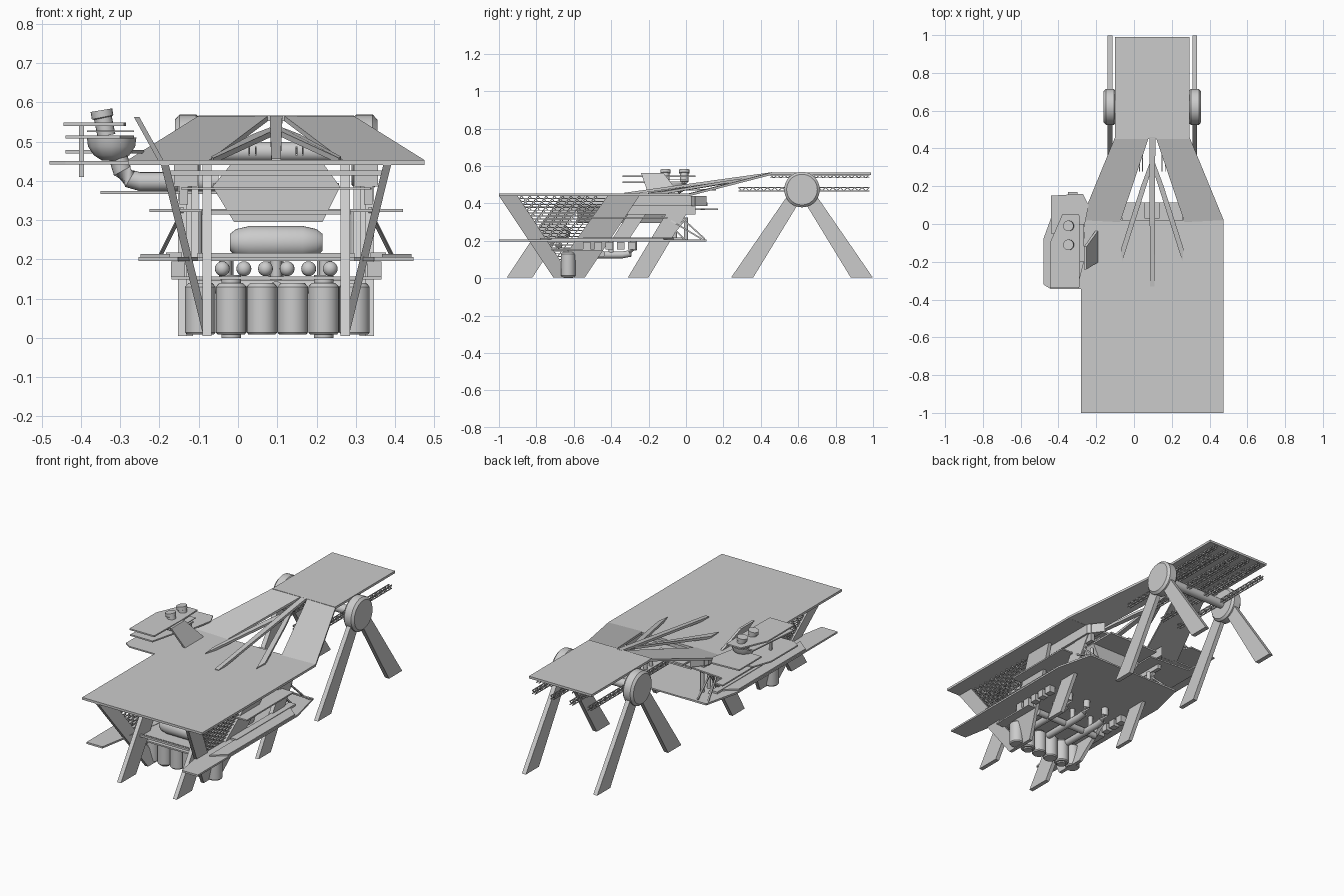
import bpy, bmesh, math
from mathutils import Vector

if "Cube" in bpy.data.objects:
    bpy.data.objects.remove(bpy.data.objects["Cube"])

C = 0.097  # symmetry plane of the main structure


def finish(bm, name, smooth=False):
    bmesh.ops.recalc_face_normals(bm, faces=bm.faces)
    me = bpy.data.meshes.new(name)
    bm.to_mesh(me)
    bm.free()
    ob = bpy.data.objects.new(name, me)
    bpy.context.collection.objects.link(ob)
    if smooth:
        bpy.ops.object.select_all(action='DESELECT')
        ob.select_set(True)
        bpy.context.view_layer.objects.active = ob
        bpy.ops.object.shade_smooth_by_angle(angle=math.radians(35))
    return ob


def slab(name, pts, off):
    """Solid from a 3D outline pushed along an offset."""
    bm = bmesh.new()
    a = [bm.verts.new(p) for p in pts]
    b = [bm.verts.new(Vector(p) + Vector(off)) for p in pts]
    bm.faces.new(a)
    bm.faces.new(b[::-1])
    for i in range(len(a)):
        j = (i + 1) % len(a)
        bm.faces.new((a[i], a[j], b[j], b[i]))
    return finish(bm, name)


def box(name, x0, x1, y0, y1, z0, z1):
    return slab(name, [(x0, y0, z0), (x1, y0, z0), (x1, y1, z0), (x0, y1, z0)], (0, 0, z1 - z0))


def tube(name, path, r, n=20):
    """Lofted round section: path of points, r one radius or one per point."""
    bm = bmesh.new()
    P = [Vector(p) for p in path]
    rs = r if isinstance(r, list) else [r] * len(P)
    rings = []
    for i, p in enumerate(P):
        d = (P[min(i + 1, len(P) - 1)] - P[max(i - 1, 0)]).normalized()
        u = d.cross(Vector((0, 0, 1)) if abs(d.z) < 0.8 else Vector((0, 1, 0))).normalized()
        v = d.cross(u)
        rings.append([bm.verts.new(p + rs[i] * (math.cos(t) * u + math.sin(t) * v))
                      for t in [2 * math.pi * k / n for k in range(n)]])
    for a, b in zip(rings, rings[1:]):
        for k in range(n):
            bm.faces.new((a[k], a[(k + 1) % n], b[(k + 1) % n], b[k]))
    bm.faces.new(rings[0])
    bm.faces.new(rings[-1])
    return finish(bm, name, n > 6)


def beams(name, segs, w):
    """Many thin square bars in one mesh."""
    bm = bmesh.new()
    for a, b in segs:
        a, b = Vector(a), Vector(b)
        d = (b - a).normalized()
        u = d.cross(Vector((1, 0, 0)) if abs(d.x) < 0.9 else Vector((0, 0, 1))).normalized() * w
        v = d.cross(u)
        q = [[bm.verts.new(p + s) for s in (u + v, v - u, -u - v, u - v)] for p in (a, b)]
        for k in range(4):
            bm.faces.new((q[0][k], q[0][(k + 1) % 4], q[1][(k + 1) % 4], q[1][k]))
        bm.faces.new(q[0])
        bm.faces.new(q[1])
    return finish(bm, name)


def side(name, s, yz, top, bot, th=0.02):
    """Side plate from a y,z outline; distance from centre blends bottom to top."""
    pts = [(C + s * (bot + (top - bot) * z / 0.44), y, z) for y, z in yz]
    return slab(name, pts, (-s * th, 0, 0))


# decks and fingers
box("main_deck", -0.28, 0.475, -1, 0.02, 0.44, 0.453)
box("upper_deck", -0.1, 0.295, 0.45, 0.99, 0.553, 0.566)
box("gap_floor", C - 0.16, C + 0.16, -0.1, 0.115, 0.385, 0.395)
box("floor_hatch", 0.055, 0.135, 0.03, 0.115, 0.395, 0.405)
slab("centre_finger", [(C - .016, .46, .553), (C + .016, .46, .553), (C + .012, -.33, .443), (C - .012, -.33, .443)], (0, 0, .014))

for s in (-1, 1):
    X = lambda d: C + s * d
    slab("ramp_arm", [(X(.378), .02, .44), (X(.17), .01, .44), (X(.02), .455, .553), (X(.197), .46, .553)], (0, 0, .013))
    slab("side_finger", [(X(.008), .34, .525), (X(.01), .27, .513), (X(.16), -.2, .444), (X(.165), -.13, .448), (X(.06), .2, .505)], (0, 0, .014))

    # V-shaped side support with lattice in its opening
    side("v_support", s, [(-1, .44), (-.71, .005), (-.54, .005), (-.25, .44), (-.42, .44), (-.67, .09), (-.9, .44)], .293, .184)
    segs = []
    for k in range(22):
        z = .1 + k * .0155
        f = (z - .09) / .35
        x = X(.172 + .109 * z / .44)
        y0, y1 = -.67 - .23 * f, -.67 + .25 * f
        segs.append(((x, y0, z), (x, y1, z)))
        n = int((y1 - y0) / .022)
        for i in range(n):
            ya = y0 + i * .022
            segs.append(((x, ya, z), (X(.172 + .109 * (z + .0155) / .44), ya + .011 * (1 if (i + k) % 2 else -1), z + .0155)))
    beams("side_lattice", segs, .0022)

    # slanted legs
    side("front_leg", s, [(-.957, .005), (-.82, .005), (-.54, .44), (-.67, .44)], .188, .188, .024)
    side("middle_leg", s, [(-.31, .005), (-.2, .005), (.03, .39), (-.08, .39)], .25, .25, .022)
    side("hull_strut", s, [(-.4, .2), (-.31, .2), (-.15, .44), (-.25, .44)], .215, .215, .018)

    # walkway in stepped panels
    slab("walkway", [(X(.25), -1, .196), (X(.35), -1, .196), (X(.35), -.1, .196), (X(.3), .11, .196), (X(.16), .11, .196), (X(.16), -.5, .196)], (0, 0, .01))
    slab("walkway_panel", [(X(.27), -.78, .206), (X(.345), -.72, .206), (X(.345), -.12, .206), (X(.27), -.06, .206)], (0, 0, .008))
    box("walkway_edge_plate", min(X(.24), X(.28)), max(X(.24), X(.28)), -.55, -.02, .206, .217)
    for y in (-.11, -.06, 0):
        tube("platform_post", [(X(.2), y, .2), (X(.2), y, .325)], .011, 12)
    beams("platform_brace", [((X(.24), -.13, .33), (X(.24), 0, .2)), ((X(.24), -.1, .2), (X(.24), 0, .32)),
                             ((X(.24), -.1, .32), (X(.3), .1, .2)), ((X(.24), -.02, .32), (X(.24), .1, .21))], .004)
    box("deck_hanger", X(.235) - .011, X(.235) + .011, -.4, .05, .34, .44)
    slab("upper_side_box", [(X(.2), -.4, .385), (X(.26), -.4, .385), (X(.26), .03, .385), (X(.2), .11, .385)], (0, 0, .055))
    for k in range(5):
        box("under_walkway_box", X(.25) - .018, X(.25) + .018, -.55 + k * .06, -.51 + k * .06, .155, .195)

    # rear pivot disc and A-frame
    xa, xb = X(.192), X(.258)
    e = s * .012
    tube("pivot_disc", [(xa, .62, .474), (xa + e, .62, .474), (xb - e, .62, .474), (xb, .62, .474)], [.084, .095, .095, .082], 36)
    for t in (-1, 1):
        side("rear_leg", s, [(.62 + t * .26, .005), (.62 + t * .378, .005), (.62 + t * .085, .43), (.62 + t * .06, .5), (.62 - t * .03, .48)], .237, .237, .025)

# axle and trusses under the upper deck
tube("pivot_axle", [(C - .2, .62, .474), (C + .2, .62, .474)], .025, 20)


def truss(name, x, y0, y1, z0, z1, n):
    segs = []
    for d in (-.008, .008):
        segs += [((x + d, y0, z), (x + d, y1, z)) for z in (z0, z1)]
        for i in range(n):
            ya, yb = y0 + (y1 - y0) * i / n, y0 + (y1 - y0) * (i + 1) / n
            za, zb = (z0, z1) if i % 2 else (z1, z0)
            segs.append(((x + d, ya, za), (x + d, yb, zb)))
    beams(name, segs, .0022)


for d in (-.175, -.06, .06, .175):
    truss("lower_truss", C + d, .28, .98, .467, .485, 36)
for d in (-.15, -.075, 0, .075, .15):
    truss("upper_truss", C + d, .45, .98, .537, .552, 28)

# hull between the decks
hexa = [(-.065, .385), (-.02, .44), (.22, .44), (.26, .385), (.215, .295), (-.01, .295)]
slab("hex_hull", [(x, -.58, z) for x, z in hexa], (0, .55, 0))
box("wide_shelf", -.225, .42, -.52, -.1, .32, .328)
box("lower_floor", C - .2, C + .2, -.75, .11, .196, .204)
box("barrel_shelf", -.17, .365, -.72, -.45, .148, .156)
beams("front_cross_bars", [((C - .19, -.72, .32), (C + .19, -.72, .32)), ((C - .28, -.86, .42), (C + .28, -.86, .42)),
                           ((C - .2, -.78, .21), (C + .2, -.78, .21))], .006)
segs = []
for k in range(14):
    segs.append(((C - .24, -.86 + k * .02, .38), (C + .24, -.86 + k * .02, .38)))
for k in range(20):
    segs.append(((C - .24 + k * .025, -.86, .38), (C - .24 + (k + 1) * .025 - .02 * (k % 2), -.6, .38)))
beams("front_mesh_tray", segs, .0025)

# tank, balls and barrels
tube("tank", [(-.02, -.66, .243), (-.005, -.66, .243), (.03, -.66, .243), (.165, -.66, .243), (.2, -.66, .243), (.215, -.66, .243)],
     [.022, .034, .042, .042, .034, .022], 28)
for k in range(6):
    bm = bmesh.new()
    bmesh.ops.create_uvsphere(bm, u_segments=16, v_segments=10, radius=.019)
    bmesh.ops.translate(bm, verts=bm.verts, vec=(-.04 + k * .055, -.68, .176))
    finish(bm, "ball", True)
    x, y = -.096 + k * .0785, -.63
    tube("barrel", [(x, y, z) for z in (.008, .014, .13, .14)], [.034, .039, .039, .03], 24)
    if k in (1, 4):
        tube("barrel_core", [(x, y, 0), (x, y, .16)], .025, 16)

# bent pipes under the floor
for x in (-.03, .097, .22):
    tube("floor_pipe", [(x, -.6, .125), (x, -.34, .125), (x, -.3, .132), (x, -.28, .155), (x, -.28, .2)], .019, 14)
    tube("pipe_drop", [(x, -.4, .125), (x, -.4, .2)], .014, 14)
tube("cross_pipe", [(C - .2, -.45, .13), (C + .2, -.45, .13)], .018, 14)

# control tower on the left: elbow pipe, bowl, plates, twin stacks
tube("tower_pipe", [(-.05, -.06, .398), (-.25, -.06, .398), (-.275, -.06, .405), (-.295, -.06, .425), (-.305, -.06, .46)], .024, 20)
tube("tower_bowl", [(-.322, -.06, z) for z in (.452, .465, .487, .51)], [.025, .045, .06, .063], 12)


def plate(name, xy, z, t=.008):
    slab(name, [(x, y, z) for x, y in xy], (0, 0, t))


plate("tower_base_plate", [(-.48, -.32), (-.44, -.345), (-.28, -.345), (-.25, -.1), (-.25, .03), (-.44, .03), (-.48, -.08)], .442)
plate("tower_rear_plate", [(-.44, -.05), (-.27, -.05), (-.24, .1), (-.27, .16), (-.44, .15)], .47)
plate("tower_low_plate", [(-.35, -.2), (-.05, -.2), (-.05, .08), (-.3, .1), (-.3, .17), (-.35, .17)], .366)
plate("tower_mid_plate", [(-.44, -.34), (-.3, -.34), (-.265, -.2), (-.265, -.02), (-.41, -.02)], .508)
plate("tower_top_plate", [(-.445, -.34), (-.29, -.34), (-.285, -.1), (-.29, .05), (-.38, .05), (-.445, -.1)], .54)
plate("tower_fin_plate", [(-.385, -.2), (-.265, -.2), (-.265, 0), (-.385, 0)], .525, .003)
box("tower_mast", -.405, -.392, -.2, -.185, .41, .54)
for y in (-.01, -.11):
    tube("tower_stack", [(-.335, y, .515), (-.344, y, .56), (-.345, y, .562), (-.348, y, .58)], [.023, .023, .028, .028], 18)
slab("tower_shield", [(-.265, -.24, .562), (-.265, -.12, .562), (-.2, -.03, .445), (-.2, -.2, .445)], (.014, 0, 0))
